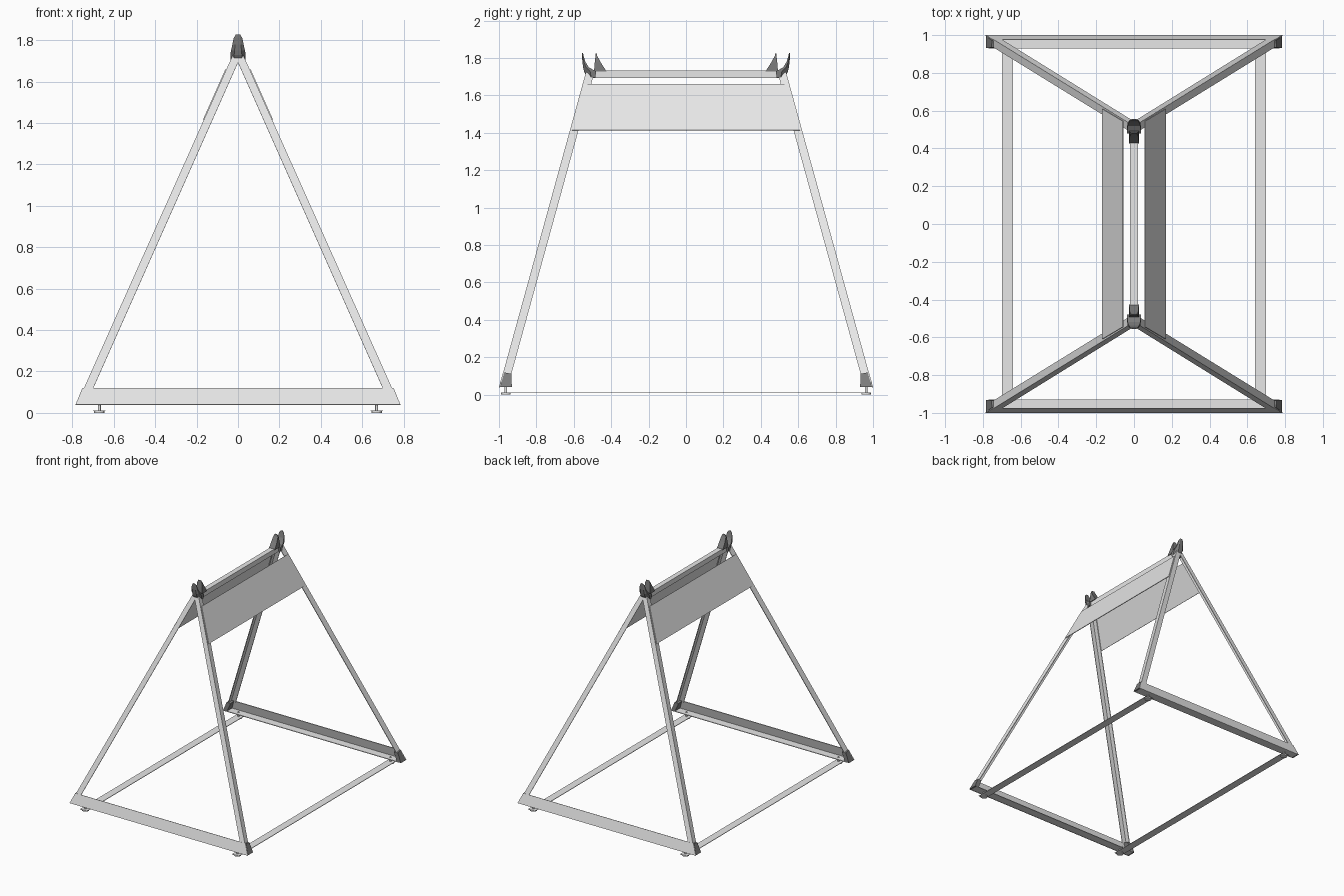
import bpy, bmesh, math
from mathutils import Vector

cube = bpy.data.objects.get("Cube")
if cube:
    bpy.data.objects.remove(cube)


def material(name, v):
    m = bpy.data.materials.new(name)
    m.use_nodes = True
    m.diffuse_color = (v, v, v, 1)
    m.node_tree.nodes["Principled BSDF"].inputs["Base Color"].default_value = (v, v, v, 1)
    return m


METAL = material("light_metal", 0.8)
PLASTIC = material("dark_plastic", 0.2)
LEAN = math.radians(15.4)


def frame_point(x, v, d):
    """Point in the leaning end frame: v runs up the frame, d inward."""
    return Vector((x, -1 + v * math.sin(LEAN) + d * math.cos(LEAN),
                   0.04 + v * math.cos(LEAN) - d * math.sin(LEAN)))


def loft(name, sections, mat, mirror):
    """Skin closed sections of equal point count; mirror is a string of axes."""
    bm = bmesh.new()
    rings = [[bm.verts.new(p) for p in s] for s in sections]
    for a, b in zip(rings, rings[1:]):
        for i in range(len(a)):
            j = (i + 1) % len(a)
            bm.faces.new((a[i], a[j], b[j], b[i]))
    bm.faces.new(rings[0])
    bm.faces.new(rings[-1])
    bmesh.ops.recalc_face_normals(bm, faces=bm.faces)
    mesh = bpy.data.meshes.new(name)
    bm.to_mesh(mesh)
    bm.free()
    mesh.materials.append(mat)
    ob = bpy.data.objects.new(name, mesh)
    bpy.context.collection.objects.link(ob)
    if mirror:
        mod = ob.modifiers.new("Mirror", 'MIRROR')
        mod.use_axis = ("x" in mirror, "y" in mirror, False)
        mod.use_mirror_merge = False
    return ob


def frame_plate(name, outline, d0, d1, mirror):
    return loft(name, [[frame_point(x, v, d) for x, v in outline] for d in (d0, d1)],
                METAL, mirror)


def box(name, lo, hi, mat, mirror):
    ring = [(lo[0], lo[1]), (hi[0], lo[1]), (hi[0], hi[1]), (lo[0], hi[1])]
    return loft(name, [[(x, y, z) for x, y in ring] for z in (lo[2], hi[2])], mat, mirror)


def disc(name, x, y, r, z0, z1, mat, sides=16):
    ring = [(x + r * math.cos(i * math.tau / sides), y + r * math.sin(i * math.tau / sides))
            for i in range(sides)]
    return loft(name, [[(a, b, z) for a, b in ring] for z in (z0, z1)], mat, "xy")


# Base beams: leaning outer plate with a flat bottom flange
frame_plate("base_beam_face", [(-.785, 0), (.785, 0), (.75, .083), (-.75, .083)], 0, .005, "y")
box("base_beam_flange", (-.77, -.995, .04), (.77, -.93, .045), METAL, "y")

# Dark plugs in the beam ends
plug = [(-.994, .041), (-.931, .041), (-.934, .112), (-.972, .119)]
loft("beam_end_plug", [[(x - (z - .04) * .42, y, z) for y, z in plug] for x in (.75, .785)],
     PLASTIC, "xy")

# Angle-section legs
frame_plate("leg_face", [(.767, .03), (.722, .03), (0, 1.715), (0, 1.748), (.027, 1.748)],
            .001, .006, "xy")
frame_plate("leg_flange", [(.767, .03), (.761, .03), (.021, 1.748), (.027, 1.748)],
            .006, .045, "xy")

# Sloping side panels near the top
panel = [(.17, -.61, 1.415), (.17, .61, 1.415), (.061, .545, 1.66), (.061, -.545, 1.66)]
offset = Vector((-.0046, 0, -.002))
loft("side_panel", [panel, [Vector(p) + offset for p in panel]], METAL, "x")

# Top rail
box("top_rail", (-.02, -.51, 1.693), (.02, .51, 1.733), METAL, "")

# Floor strips with feet and bolts
box("floor_strip", (.64, -.99, .008), (.70, .99, .012), METAL, "x")
disc("foot_pad", .67, -.963, .026, 0, .008, METAL)
disc("foot_post", .67, -.963, .007, .008, .05, METAL)

# Curved outer horns of the cradles: height, outer y, inner y, half width
horn = [(1.695, -.528, -.485, .036), (1.728, -.545, -.48, .037), (1.75, -.55, -.52, .034),
        (1.78, -.554, -.538, .027), (1.81, -.556, -.547, .021), (1.828, -.556, -.551, .01)]
loft("cradle_horn",
     [[(-w, i, z), (-w, (i + o) / 2, z), (-w / 2, o, z),
       (w / 2, o, z), (w, (i + o) / 2, z), (w, i, z)] for z, o, i, w in horn],
     PLASTIC, "y")

# Inner wedges of the cradles: height, outer y, inner y, half width
wedge = [(1.728, -.492, -.425, .026), (1.775, -.488, -.455, .024),
         (1.81, -.484, -.474, .02), (1.828, -.482, -.479, .011)]
loft("cradle_wedge",
     [[(-w, o, z), (w, o, z), (w, i, z), (-w, i, z)] for z, o, i, w in wedge],
     PLASTIC, "y")
